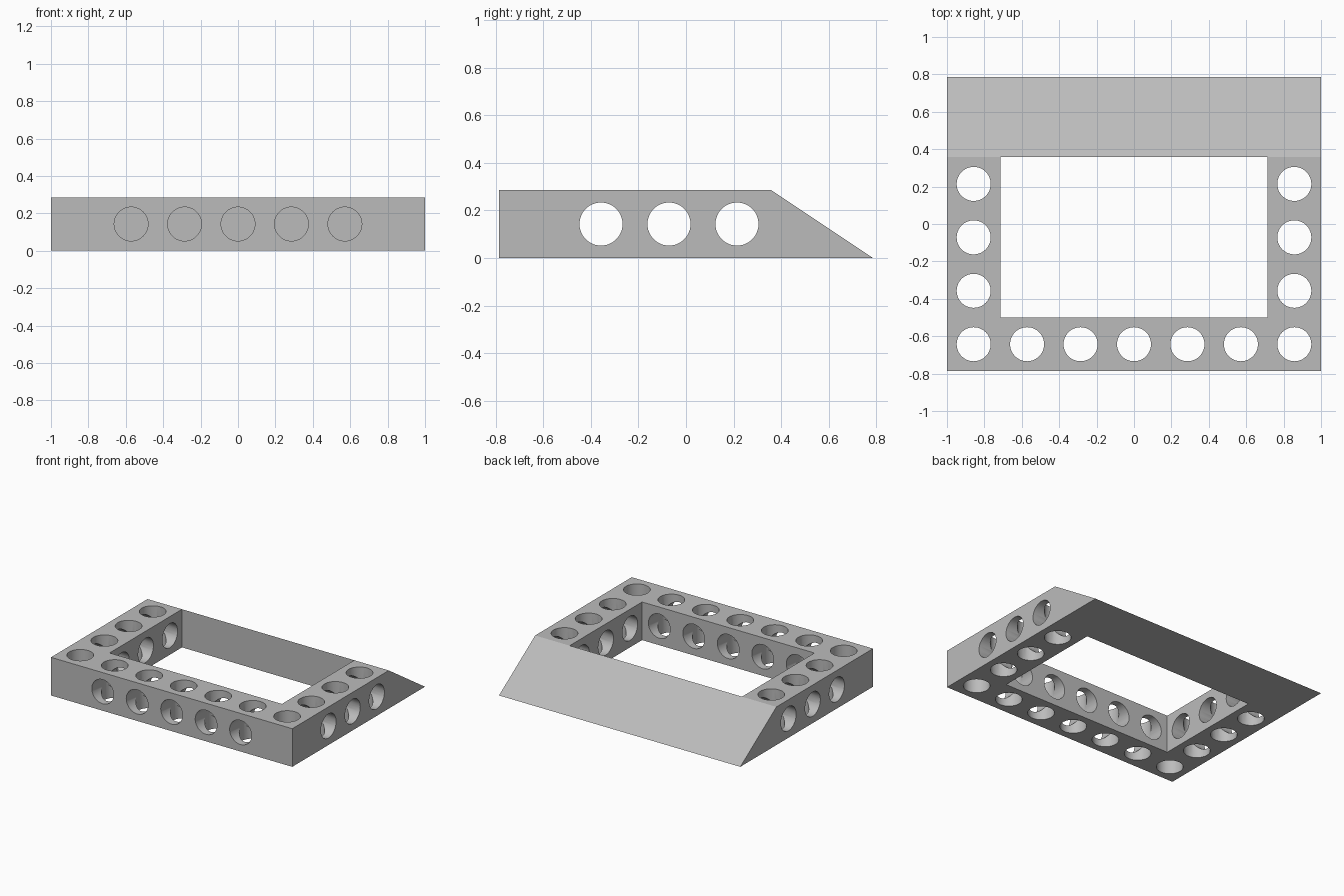
import bpy
import bmesh
import math
from mathutils import Matrix, Vector

cube = bpy.data.objects.get("Cube")
if cube:
    bpy.data.objects.remove(cube, do_unlink=True)

U = 2 / 7                # one hole pitch, also the beam width and height
RADIUS = 0.091
BACK = 2.75 * U          # half of the depth
RIDGE = BACK - 1.5 * U   # where the sloped back edge begins

grey = bpy.data.materials.new("light grey")
grey.use_nodes = True
colour = (0.5, 0.5, 0.5, 1)
grey.diffuse_color = colour
grey.node_tree.nodes["Principled BSDF"].inputs["Base Color"].default_value = colour


def add_object(name, bm):
    bmesh.ops.recalc_face_normals(bm, faces=bm.faces[:])
    mesh = bpy.data.meshes.new(name)
    bm.to_mesh(mesh)
    bm.free()
    mesh.materials.append(grey)
    obj = bpy.data.objects.new(name, mesh)
    bpy.context.collection.objects.link(obj)
    return obj


# Frame: plan of cells around an open middle, raised to beam height
xs = (-1, U - 1, 1 - U, 1)
ys = (-BACK, U - BACK, RIDGE, BACK)
bm = bmesh.new()
grid = [[bm.verts.new((x, y, 0)) for y in ys] for x in xs]
cells = []
for i in range(3):
    for j in range(3):
        if (i, j) != (1, 1):
            cells.append(bm.faces.new((grid[i][j], grid[i + 1][j],
                                       grid[i + 1][j + 1], grid[i][j + 1])))
raised = bmesh.ops.extrude_face_region(bm, geom=cells, use_keep_orig=True)
for v in raised["geom"]:
    if isinstance(v, bmesh.types.BMVert) and v.co.y < BACK - 0.01:
        v.co.z = U
# The back edge stays on the ground, which makes the slope
bmesh.ops.remove_doubles(bm, verts=bm.verts[:], dist=0.0001)
bmesh.ops.dissolve_degenerate(bm, dist=0.0001, edges=bm.edges[:])
frame = add_object("sloped_frame", bm)


def drill(name, centres, axis, length, radius):
    """Cut a row of round holes through the frame."""
    turn = Vector((0, 0, 1)).rotation_difference(Vector(axis)).to_matrix().to_4x4()
    bm = bmesh.new()
    for c in centres:
        bmesh.ops.create_cone(bm, cap_ends=True, segments=48, radius1=radius,
                              radius2=radius, depth=length,
                              matrix=Matrix.Translation(c) @ turn)
    cutter = add_object(name, bm)
    cutter.hide_render = True
    mod = frame.modifiers.new(name, 'BOOLEAN')
    mod.operation = 'DIFFERENCE'
    mod.solver = 'EXACT'
    mod.object = cutter
    bpy.context.view_layer.objects.active = frame
    bpy.ops.object.modifier_apply(modifier=name)
    bpy.data.objects.remove(cutter, do_unlink=True)


front_y = -BACK + U / 2
side_x = 1 - U / 2
mid = U / 2
side_rows = [front_y + U * k for k in (1, 2, 3)]

# Upright holes along the front beam and both side beams
upright = [(U * k, front_y, mid) for k in range(-3, 4)]
upright += [(s * side_x, y, mid) for s in (-1, 1) for y in side_rows]
drill("upright_holes", upright, (0, 0, 1), 2 * U, RADIUS)

# Level holes through the front beam, then through the side beams
drill("front_holes", [(U * k, front_y, mid) for k in range(-2, 3)],
      (0, 1, 0), 1.5 * U, RADIUS - 0.0005)
drill("side_holes", [(s * side_x, y, mid) for s in (-1, 1) for y in side_rows],
      (1, 0, 0), 1.5 * U, RADIUS - 0.0005)

# Smooth hole walls with crisp rims
bpy.ops.object.select_all(action='DESELECT')
frame.select_set(True)
bpy.context.view_layer.objects.active = frame
bpy.ops.object.shade_smooth_by_angle(angle=math.radians(25))
